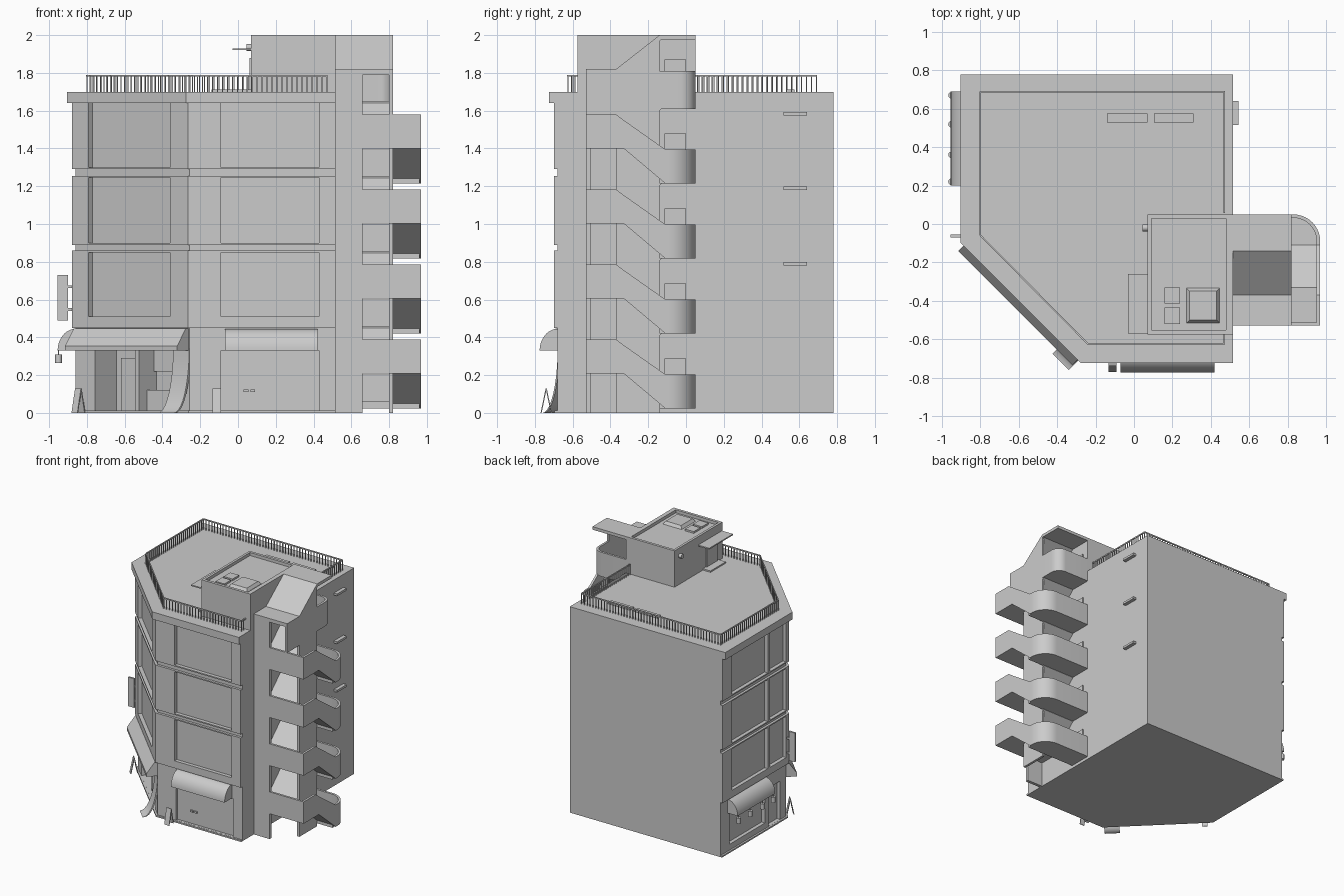
import bpy, bmesh
from math import sin, cos, pi, radians, sqrt
from mathutils import Vector as V, Matrix

if "Cube" in bpy.data.objects:
    bpy.data.objects.remove(bpy.data.objects["Cube"])

I = Matrix.Identity(4)
def facade(x, y, deg):
    return Matrix.Translation((x, y, 0)) @ Matrix.Rotation(radians(deg), 4, 'Z')
# Facade frames: local x runs along the wall, local -y points outward
FRONT = facade(0, -0.68, 0)
CORNER = facade(-0.5585, -0.3785, -45)
LEFT = facade(-0.86, 0, -90)

def finish(name, bm, smooth=False):
    bmesh.ops.recalc_face_normals(bm, faces=bm.faces)
    me = bpy.data.meshes.new(name)
    bm.to_mesh(me)
    bm.free()
    if smooth:
        me.shade_smooth()
        me.set_sharp_from_angle(angle=radians(35))
    ob = bpy.data.objects.new(name, me)
    bpy.context.collection.objects.link(ob)
    return ob

def solids(name, parts, M=I, smooth=False):
    """Each part is a polygon extruded along a vector."""
    bm = bmesh.new()
    for pts, vec in parts:
        a = [bm.verts.new(M @ V(p)) for p in pts]
        b = [bm.verts.new(M @ (V(p) + V(vec))) for p in pts]
        bm.faces.new(a)
        bm.faces.new(b[::-1])
        n = len(a)
        for i in range(n):
            j = (i + 1) % n
            bm.faces.new((a[i], b[i], b[j], a[j]))
    return finish(name, bm, smooth)

def bx(x0, x1, y0, y1, z0, z1):
    return [(x0, y0, z0), (x1, y0, z0), (x1, y1, z0), (x0, y1, z0)], (0, 0, z1 - z0)

def box(name, *d, M=I):
    return solids(name, [bx(*d)], M)

def side(pts, x0, x1):
    """Profile in (y, z) extruded along x."""
    return [(x0, y, z) for y, z in pts], (x1 - x0, 0, 0)

def plan(pts, z0, z1):
    return [(x, y, z0) for x, y in pts], (0, 0, z1 - z0)

def bake(ob):
    dg = bpy.context.evaluated_depsgraph_get()
    me = bpy.data.meshes.new_from_object(ob.evaluated_get(dg))
    ob.modifiers.clear()
    ob.data = me

def cut(ob, parts, M=I):
    c = solids("cutter", parts, M)
    m = ob.modifiers.new("cut", 'BOOLEAN')
    m.operation, m.solver, m.object = 'DIFFERENCE', 'EXACT', c
    bake(ob)
    bpy.data.objects.remove(c)

def footprint(d):
    x, y, s = -0.86 - d, -0.68 - d, -0.937 - d * sqrt(2)
    return [(x, 0.78), (x, s - x), (s - y, y), (0.515, y), (0.515, 0.78)]

# Main block: plinth, core, shop floor, three storeys and cornice
solids("plinth", [plan(footprint(0.015), 0, 0.012)])
solids("groove_bands", [plan(footprint(0), a, b) for a, b in ((0.85, 0.90), (1.245, 1.295))])
shop = solids("shop_floor", [plan(footprint(0), 0.012, 0.45)])
cut(shop, [bx(-0.09, 0.43, -0.1, 0.02, 0.013, 0.33)], FRONT)
cut(shop, [bx(-0.28, 0.33, -0.1, 0.16, 0.013, 0.33)], CORNER)
cut(shop, [bx(-0.66, -0.20, -0.1, 0.03, 0.06, 0.33), bx(-0.15, 0.0, -0.1, 0.03, 0.013, 0.33)], LEFT)
for i, (a, b, w0, w1) in enumerate(((0.45, 0.86, 0.51, 0.85), (0.89, 1.255, 0.90, 1.245), (1.29, 1.645, 1.30, 1.64))):
    f = solids(f"storey_{i + 1}", [plan(footprint(0.02), a, b)])
    cut(f, [bx(-0.09, 0.43, -0.1, 0.01, w0, w1)], FRONT)
    cut(f, [bx(-0.31, 0.30, -0.1, 0.01, w0, w1)], CORNER)
    cut(f, [bx(-0.66, -0.19, -0.1, 0.01, w0, w1), bx(-0.16, 0.05, -0.1, 0.01, w0, w1)], LEFT)
solids("cornice", [plan(footprint(0.045), 1.64, 1.70)])

# Awnings
quarter = [(0, 0.33)] + [(-0.095 * cos(t * pi / 20), 0.33 + 0.115 * sin(t * pi / 20)) for t in range(11)]
solids("front_awning", [side(quarter, -0.07, 0.42)], FRONT, True)
solids("left_awning", [side(quarter, -0.69, -0.20)], LEFT, True)
solids("corner_awning", [side([(0, 0.33), (-0.085, 0.33), (-0.085, 0.355), (-0.02, 0.448), (0, 0.448)], -0.42, 0.42)], CORNER)

# Hanging lamps under the left awning
for i, y in enumerate((0.67, 0.52, 0.36, 0.22)):
    ring = [(-0.95 + 0.018 * cos(k * pi / 6), y + 0.018 * sin(k * pi / 6)) for k in range(12)]
    solids(f"hanging_lamp_{i}", [plan(ring, 0.265, 0.31), bx(-0.953, -0.947, y - .003, y + .003, 0.31, 0.34)], I, True)

# Shop details: shutter handles, corner door and counter, flared panel, signs
solids("shutter_handles", [bx(0.03, 0.055, 0.01, 0.022, 0.11, 0.125), bx(0.065, 0.09, 0.01, 0.022, 0.11, 0.125)], FRONT)
solids("shop_counter", [bx(0.02, 0.33, 0.09, 0.16, 0.013, 0.12), bx(0.02, 0.33, 0.14, 0.16, 0.22, 0.33),
                        bx(-0.01, 0.02, 0.03, 0.16, 0.013, 0.33)], CORNER)
box("corner_door", -0.23, -0.06, 0.145, 0.165, 0.013, 0.29, M=CORNER)
arc = [(-0.115 * (1 - sin(t * pi / 20)) ** 1, 0.35 * (1 - cos(t * pi / 20))) for t in range(11)]
solids("flared_panel", [side(arc + [(y + 0.012, z) for y, z in arc[::-1]], 0.305, 0.425)], CORNER, True)
box("hanging_sign", -0.955, -0.90, -0.07, -0.055, 0.49, 0.73)
solids("sign_brackets", [bx(-0.90, -0.87, -0.067, -0.058, z, z + 0.015) for z in (0.54, 0.66)])
def board(name, M):
    solids(name, [side([(-0.03, 0), (-0.024, 0), (0.003, 0.13), (-0.003, 0.13)], -0.022, 0.022),
                  side([(0.03, 0), (0.024, 0), (-0.003, 0.13), (0.003, 0.13)], -0.022, 0.022)], M)
board("front_board", facade(-0.112, -0.74, 0))
board("corner_board", facade(-0.845, -0.15, -45))

# Slim vents on the right wall
solids("wall_vents", [bx(0.51, 0.545, 0.515, 0.64, z - 0.01, z + 0.008) for z in (0.79, 1.19, 1.585)])

# Roof railing
path = [V(p) for p in ((0.47, 0.06, 0), (0.47, 0.69, 0), (-0.80, 0.69, 0), (-0.80, -0.06, 0),
                       (-0.24, -0.625, 0), (0.47, -0.625, 0), (0.47, -0.57, 0))]
parts = []
for a, b in zip(path, path[1:]):
    n = max(1, round((b - a).length / 0.026))
    for k in range(n):
        p = a.lerp(b, k / n)
        parts.append(bx(p.x - .003, p.x + .003, p.y - .003, p.y + .003, 1.69, 1.785))
    s = (b - a).normalized().cross(V((0, 0, 1))) * 0.004
    parts.append(([a + s + V((0, 0, 1.78)), a - s + V((0, 0, 1.78)), a - s + V((0, 0, 1.79)), a + s + V((0, 0, 1.79))], b - a))
solids("roof_railing", parts)

# Roof house with sunken top, skylight, vents, canopy, lamp and door
house = box("roof_house", 0.07, 0.515, -0.575, 0.05, 1.69, 2.0)
cut(house, [bx(0.09, 0.48, -0.552, 0.028, 1.975, 2.1)])
sky = box("skylight", 0.27, 0.45, -0.52, -0.33, 1.97, 1.998)
for v in sky.data.vertices:
    if v.co.z > 1.98:
        v.co.x += 0.02 if v.co.x < 0.36 else -0.02
        v.co.y += 0.02 if v.co.y < -0.425 else -0.02
solids("roof_vents", [bx(0.16, 0.24, y, y + 0.085, 1.97, 1.99) for y in (-0.52, -0.415)])
box("door_canopy", -0.03, 0.08, -0.57, -0.26, 1.92, 1.93)
box("house_door", 0.062, 0.08, -0.50, -0.36, 1.70, 1.88)
box("door_step", 0.0, 0.07, -0.52, -0.32, 1.69, 1.712)
solids("house_lamp", [([(0.045, -0.02 + 0.018 * cos(k * pi / 6), 1.935 + 0.018 * sin(k * pi / 6)) for k in range(12)], (0.03, 0, 0))], I, True)
solids("roof_hatches", [bx(-0.14, 0.07, 0.53, 0.575, 1.69, 1.712), bx(0.105, 0.31, 0.53, 0.575, 1.69, 1.712)])

# Stair tower: front pier, spine wall and stepped roof
box("stair_front_pier", 0.515, 0.66, -0.53, -0.505, 0, 1.80)
solids("stair_spine_wall", [side([(-0.37, 0), (-0.14, 0), (-0.14, 1.98), (-0.37, 1.80)], 0.80, 0.82),
                            side([(-0.53, 1.58), (-0.37, 1.58), (-0.37, 1.80), (-0.53, 1.80)], 0.80, 0.82)])
solids("stair_roof", [side([(-0.53, 1.79), (-0.365, 1.79), (-0.132, 1.975), (0.05, 1.975),
                            (0.05, 2.0), (-0.14, 2.0), (-0.37, 1.82), (-0.53, 1.82)], 0.515, 0.82)])

def parapet(name, pts):
    """Thin wall along plan points (x, y, bottom, top)."""
    bm = bmesh.new()
    lo = [bm.verts.new((x, y, a)) for x, y, a, b in pts]
    hi = [bm.verts.new((x, y, b)) for x, y, a, b in pts]
    for i in range(len(pts) - 1):
        bm.faces.new((lo[i], lo[i + 1], hi[i + 1], hi[i]))
    me = bpy.data.meshes.new(name)
    bm.to_mesh(me)
    bm.free()
    ob = bpy.data.objects.new(name, me)
    bpy.context.collection.objects.link(ob)
    m = ob.modifiers.new("thickness", 'SOLIDIFY')
    m.thickness, m.offset, m.use_even_offset = 0.018, -1, True
    bake(ob)
    ob.data.shade_smooth()
    ob.data.set_sharp_from_angle(angle=radians(35))

def corner(x, y, r):
    return [(x - r + r * cos(t * pi / 20), y - r + r * sin(t * pi / 20)) for t in range(11)]

# Four stair turns, each with outer flight, inner flight, landings and parapet
for k in range(4):
    d = -0.397 * k
    lo, hi = 1.215 + d, 1.40 + d
    lo = max(lo, 0.005)
    outer = [(0.66, -0.53, hi, hi + .18), (0.97, -0.53, hi, hi + .18), (0.97, -0.37, hi, hi + .18),
             (0.97, -0.33, hi, hi + .15), (0.97, -0.11, lo, lo + .18)]
    arcp = corner(0.97, 0.05, 0.14)
    parapet(f"stair_parapet_{k}", outer + [(x, y, lo, lo + .18) for x, y in arcp] + [(0.515, 0.05, lo, lo + .18)])
    solids(f"outer_flight_{k}", [side([(-0.52, hi), (-0.33, hi), (-0.11, lo), (-0.11, lo + .04), (-0.33, hi + .04), (-0.52, hi + .04)], 0.815, 0.96)])
    solids(f"inner_flight_{k}", [side([(-0.52, hi), (-0.35, hi), (-0.13, hi + .21), (-0.13, hi + .25), (-0.35, hi + .04), (-0.52, hi + .04)], 0.515, 0.815)])
    solids(f"back_landing_{k}", [plan([(0.515, -0.14), (0.96, -0.14)] + corner(0.96, 0.04, 0.13) + [(0.515, 0.04)], lo, lo + .04)])
    box(f"stair_door_{k}", 0.51, 0.525, -0.115, 0.0, lo + .03, lo + .265)
# Top landing
parapet("top_parapet", [(0.82, -0.14, 1.61, 1.81)] + [(x, y, 1.61, 1.81) for x, y in corner(0.82, 0.05, 0.08)] + [(0.515, 0.05, 1.61, 1.81)])
solids("top_landing", [plan([(0.515, -0.14), (0.81, -0.14)] + corner(0.81, 0.04, 0.07) + [(0.515, 0.04)], 1.61, 1.65)])
box("top_stair_door", 0.51, 0.525, -0.115, 0.0, 1.64, 1.87)
